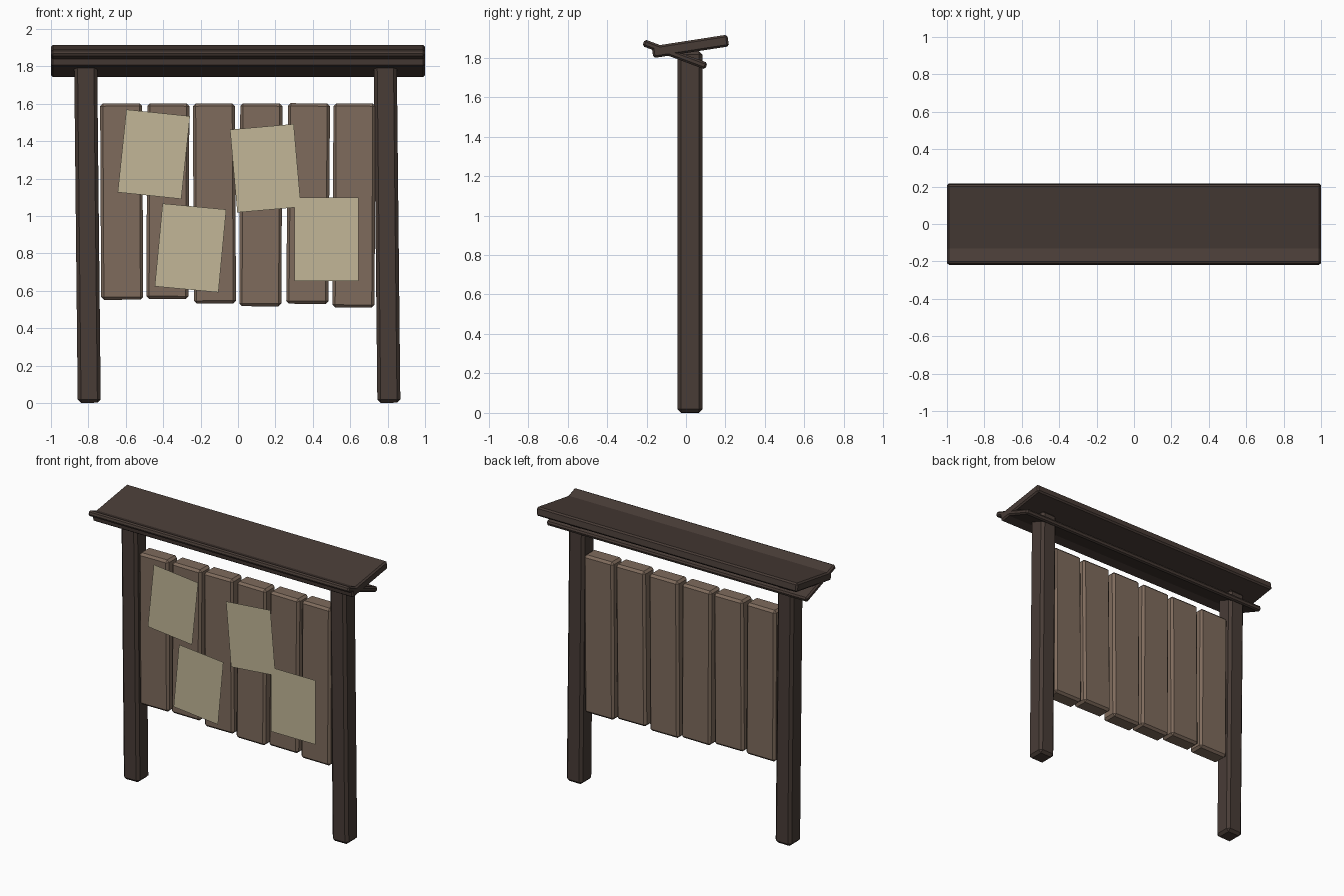
import bpy
from math import radians

cube = bpy.data.objects.get("Cube")
if cube:
    bpy.data.objects.remove(cube, do_unlink=True)


def material(name, rgb):
    m = bpy.data.materials.new(name)
    m.use_nodes = True
    m.diffuse_color = (*rgb, 1)
    m.node_tree.nodes["Principled BSDF"].inputs["Base Color"].default_value = (*rgb, 1)
    return m


dark_wood = material("dark_wood", (0.065, 0.045, 0.037))
plank_wood = material("plank_wood", (0.21, 0.147, 0.107))
paper = material("paper", (0.54, 0.47, 0.31))


def board(name, mat, centre, size, rx=0, ry=0, bevel=0.015):
    """Chamfered wooden beam, tilted about x and y (degrees)."""
    bpy.ops.mesh.primitive_cube_add(size=1, location=centre)
    ob = bpy.context.object
    ob.name = name
    ob.scale = size
    bpy.ops.object.transform_apply(location=False, rotation=False, scale=True)
    ob.rotation_euler = (radians(rx), radians(ry), 0)
    ob.data.materials.append(mat)
    mod = ob.modifiers.new("chamfer", "BEVEL")
    mod.width = bevel
    mod.segments = 1
    return ob


# Posts, both leaning slightly the same way
for name, x in (("right_post", -0.805), ("left_post", 0.797)):
    board(name, dark_wood, (x, 0.02, 0.917), (0.123, 0.127, 1.832), ry=-0.6, bevel=0.018)

# Roof: a wide board resting across a narrower one
board("roof_board", dark_wood, (0, 0.022, 1.857), (2, 0.388, 0.06), rx=8.8, bevel=0.01)
board("roof_lower_board", dark_wood, (0, -0.056, 1.816), (2, 0.34, 0.036), rx=-20.5, bevel=0.01)

# Planks with uneven lower ends: centre x, bottom z, tilt
planks = [(-0.622, 0.552, -0.3), (-0.375, 0.556, 0.3), (-0.126, 0.532, -0.3),
          (0.122, 0.517, 0.3), (0.375, 0.53, 0.5), (0.62, 0.51, 0.3)]
for i, (x, low, tilt) in enumerate(planks):
    board(f"plank_{i + 1}", plank_wood, (x, 0.018, (low + 1.602) / 2),
          (0.225, 0.115, 1.602 - low), ry=tilt)

# Paper notices pinned in front: centre x, centre z, tilt
notices = [(-0.45, 1.33, 6), (-0.254, 0.829, 5.4), (0.147, 1.255, -5), (0.473, 0.875, 0)]
for i, (x, z, tilt) in enumerate(notices):
    bpy.ops.mesh.primitive_plane_add(size=1, location=(x, -0.07, z))
    sheet = bpy.context.object
    sheet.name = f"notice_{i + 1}"
    sheet.scale = (0.342, 0.445, 1)
    bpy.ops.object.transform_apply(location=False, rotation=False, scale=True)
    sheet.rotation_euler = (radians(90), radians(tilt), 0)
    sheet.data.materials.append(paper)
